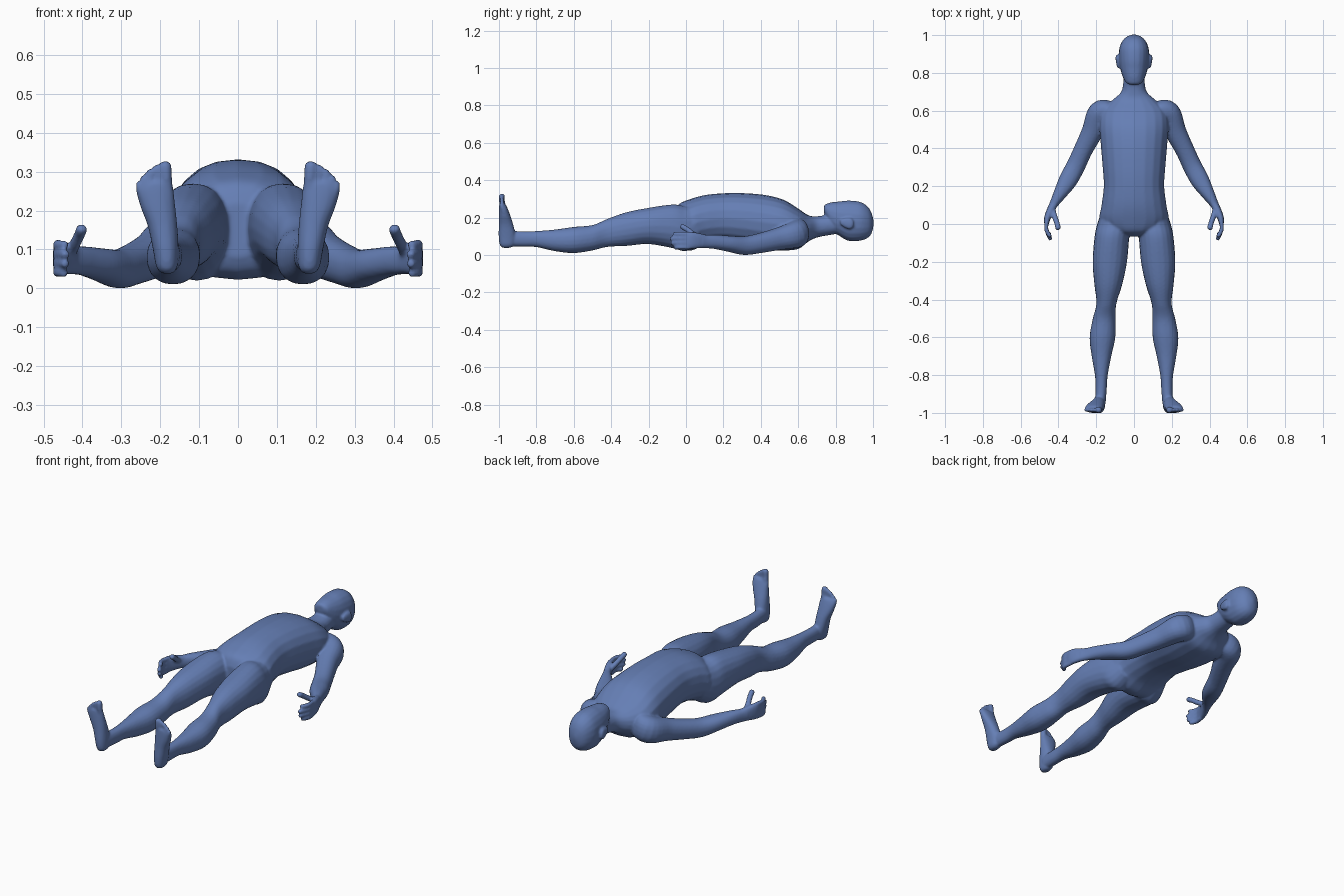
import bpy, bmesh, math
from mathutils import Vector

bm = bmesh.new()
SIDES, STEPS = 20, 5


def spline(rows):
    """Catmull-Rom refinement of section rows (x, y, z, half width, half depth)."""
    out = []
    for i in range(len(rows) - 1):
        a, b, c, d = (rows[max(i - 1, 0)], rows[i], rows[i + 1], rows[min(i + 2, len(rows) - 1)])
        for k in range(STEPS):
            t = k / STEPS
            out.append([0.5 * (2 * q + (r - p) * t + (2 * p - 5 * q + 4 * r - s) * t * t
                               + (3 * q - p - 3 * r + s) * t ** 3) for p, q, r, s in zip(a, b, c, d)])
    return out + [list(rows[-1])]


def loft(rows, side=1, axis=None, power=2.2):
    """Skin rounded sections along a path; axis fixes the section plane."""
    rows = spline(rows)
    pts = [Vector(r[:3]) for r in rows]
    rings = []
    for i, r in enumerate(rows):
        tan = Vector(axis) if axis else (pts[min(i + 1, len(pts) - 1)] - pts[max(i - 1, 0)]).normalized()
        up = Vector((0, 1, 0)) if abs(tan.z) > 0.9 else Vector((0, 0, 1))
        u = tan.cross(up).normalized()
        v = u.cross(tan).normalized()
        ring = []
        for k in range(SIDES):
            a = 2 * math.pi * k / SIDES
            c, s = math.cos(a), math.sin(a)
            c = math.copysign(abs(c) ** (2 / power), c)
            s = math.copysign(abs(s) ** (2 / power), s)
            p = pts[i] + u * c * max(r[3], 0.002) + v * s * max(r[4], 0.002)
            ring.append(bm.verts.new((p.x * side, p.y, p.z)))
        rings.append(ring)
    for a, b in zip(rings, rings[1:]):
        for k in range(SIDES):
            n = (k + 1) % SIDES
            bm.faces.new((a[k], a[n], b[n], b[k]))
    bm.faces.new(rings[0][::-1])
    bm.faces.new(rings[-1])


def digit(points, r, side):
    """Finger or toe with a rounded tip."""
    end = Vector(points[-1])
    d = (end - Vector(points[-2])).normalized()
    rows = [(*p, r, r) for p in points[:-1]]
    rows += [(*(end - d * r * 0.8), r, r), (*(end - d * r * 0.2), r * 0.7, r * 0.7), (*end, r * 0.15, r * 0.15)]
    loft(rows, side, power=2)


Y, Z = (0, 1, 0), (0, 0, 1)

# torso and neck
loft([(0, -.065, .15, .06, .07), (0, -.04, .155, .13, .115), (0, .02, .16, .182, .138),
      (0, .1, .185, .172, .135), (0, .2, .195, .160, .135), (0, .3, .19, .166, .141),
      (0, .42, .175, .176, .146), (0, .52, .16, .183, .136), (0, .6, .14, .17, .108),
      (0, .655, .142, .115, .07), (0, .70, .15, .068, .057), (0, .76, .16, .056, .055),
      (0, .82, .17, .054, .055)], axis=Y)

# head
loft([(0, .738, .245, .025, .02), (0, .75, .235, .044, .038), (0, .78, .208, .060, .074),
      (0, .82, .194, .072, .092), (0, .87, .183, .079, .108), (0, .93, .180, .078, .104),
      (0, .97, .175, .061, .085), (0, .992, .17, .038, .055), (0, 1.003, .17, .008, .012)], axis=Y)

for s in (1, -1):
    # ear
    loft([(.082, .825, .175, .007, .012), (.084, .85, .172, .010, .026), (.087, .88, .168, .011, .030),
          (.087, .895, .168, .006, .015)], s, Y, 2)

    # leg
    loft([(.10, .07, .16, .07, .10), (.105, .0, .14, .09, .12), (.117, -.07, .153, .092, .117),
          (.128, -.2, .155, .091, .097), (.136, -.32, .138, .074, .090), (.146, -.42, .118, .053, .075),
          (.158, -.5, .092, .060, .068), (.167, -.6, .080, .068, .070), (.172, -.7, .078, .052, .058),
          (.173, -.8, .085, .034, .043), (.174, -.87, .085, .030, .041), (.178, -.95, .088, .028, .042)], s, Y)

    # foot
    loft([(.182, -.96, .038, .014, .02), (.183, -.956, .055, .027, .040), (.186, -.956, .10, .033, .046),
          (.194, -.962, .16, .038, .039), (.206, -.970, .21, .045, .031), (.213, -.977, .25, .048, .023),
          (.212, -.981, .272, .043, .017)], s, Z)

    # toes
    for x0, z0, x1, z1, r in ((.183, .25, .188, .328, .016), (.206, .25, .210, .318, .0105),
                              (.223, .25, .227, .307, .0105), (.238, .245, .243, .292, .010),
                              (.250, .235, .255, .275, .0095)):
        digit([(x0, -.978, z0), ((x0 + x1) / 2, -.984, (z0 + z1) / 2), (x1, -.984, z1)], r, s)

    # arm
    loft([(.12, .60, .13, .05, .07), (.178, .587, .11, .066, .072), (.22, .49, .085, .057, .060),
          (.27, .39, .062, .050, .053), (.307, .31, .050, .050, .050), (.35, .23, .060, .049, .043),
          (.395, .155, .070, .034, .038), (.425, .105, .072, .023, .036), (.440, .08, .074, .020, .038)], s)

    # palm
    loft([(.420, .11, .073, .020, .034), (.443, .07, .076, .020, .040), (.459, .03, .078, .017, .046),
          (.463, .0, .079, .012, .044)], s, power=2.6)

    # fingers
    for z, tip in ((.113, -.070), (.089, -.086), (.065, -.082), (.041, -.062)):
        digit([(.460, .02, z), (.465, -.02, z), (.458, -.045, z), (.440, tip, z - .002)], .0115, s)

    # thumb
    digit([(.432, .085, .085), (.420, .04, .112), (.408, .005, .137), (.400, -.030, .158)], .0145, s)

bmesh.ops.recalc_face_normals(bm, faces=bm.faces)
mesh = bpy.data.meshes.new("body")
bm.to_mesh(mesh)
bm.free()
body = bpy.data.objects.new("body", mesh)
bpy.context.collection.objects.link(body)

# fuse the parts into one skin and soften the joints
remesh = body.modifiers.new("fuse", 'REMESH')
remesh.mode = 'VOXEL'
remesh.voxel_size = 0.0062
remesh.use_smooth_shade = True
soft = body.modifiers.new("soften", 'SMOOTH')
soft.factor = 0.5
soft.iterations = 4

skin = bpy.data.materials.new("blue_skin")
skin.diffuse_color = (0.13, 0.21, 0.46, 1)
mesh.materials.append(skin)
